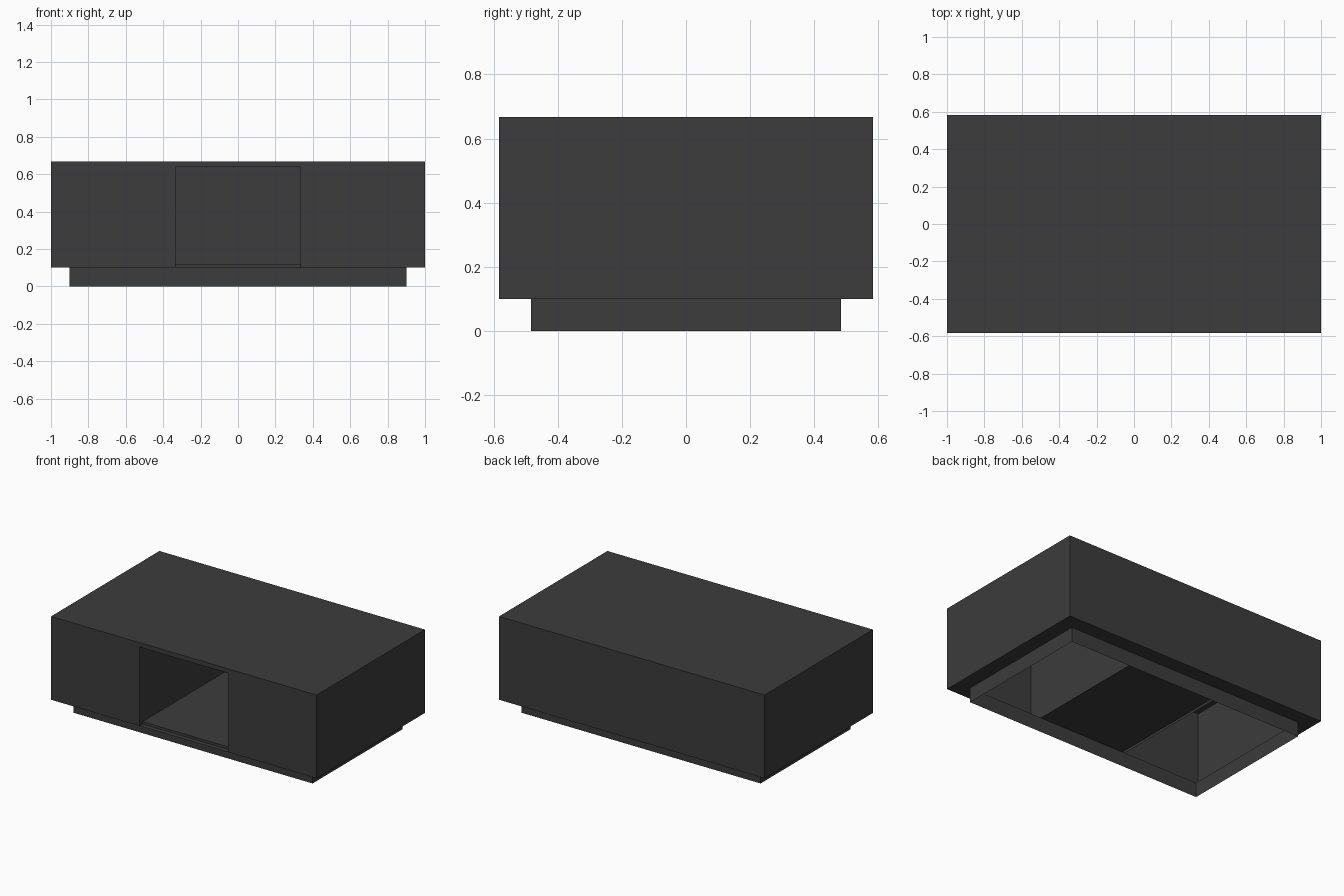
import bpy, bmesh

if "Cube" in bpy.data.objects:
    bpy.data.objects.remove(bpy.data.objects["Cube"])

W, D = 1.0, 0.583            # half width and half depth of the body
Z0, Z1 = 0.10, 0.667         # underside and top of the body
IN = 0.10                    # plinth set-back
NX, NZ = 0.333, 0.637        # niche half width and ceiling height

mat = bpy.data.materials.new("dark_finish")
mat.diffuse_color = (0.045, 0.045, 0.045, 1)
mat.use_nodes = True
mat.node_tree.nodes["Principled BSDF"].inputs["Base Color"].default_value = mat.diffuse_color


def panels(name, rects):
    """Thin sheet panels, each given as x, y, z ranges with one range flat."""
    bm = bmesh.new()
    for lo, hi in rects:
        flat = next(i for i in range(3) if lo[i] == hi[i])
        u, v = [i for i in range(3) if i != flat]
        verts = []
        for a, b in ((0, 0), (1, 0), (1, 1), (0, 1)):
            p = list(lo)
            p[u] = (lo, hi)[a][u]
            p[v] = (lo, hi)[b][v]
            verts.append(bm.verts.new(p))
        bm.faces.new(verts)
    bmesh.ops.remove_doubles(bm, verts=bm.verts, dist=1e-5)
    bmesh.ops.recalc_face_normals(bm, faces=bm.faces)
    me = bpy.data.meshes.new(name)
    bm.to_mesh(me)
    bm.free()
    me.materials.append(mat)
    ob = bpy.data.objects.new(name, me)
    bpy.context.collection.objects.link(ob)
    return ob


# Top, back, sides and the front with its opening
body = [((-W, -D, Z1), (W, D, Z1)),
        ((-W, D, Z0), (W, D, Z1)),
        ((-NX, -D, NZ), (NX, -D, Z1))]
for s in (-1, 1):
    body.append(((s * W, -D, Z0), (s * W, D, Z1)))
    body.append(((s * NX, -D, Z0), (s * W, -D, Z1)))
panels("body", body)

# Overhanging rim under the body, open inside the plinth
px, py = W - IN, D - IN
rim, plinth = [], []
for s in (-1, 1):
    rim.append(((-W, s * py, Z0), (W, s * D, Z0)))
    rim.append(((s * px, -py, Z0), (s * W, py, Z0)))
    plinth.append(((-px, s * py, 0), (px, s * py, Z0)))
    plinth.append(((s * px, -py, 0), (s * px, py, Z0)))
panels("underside_rim", rim)
panels("plinth", plinth)

# Niche side walls and ceiling running to the back wall
niche = [((-NX, -D, NZ), (NX, D, NZ))]
for s in (-1, 1):
    niche.append(((s * NX, -D, Z0), (s * NX, D, NZ)))
panels("niche_lining", niche)

# Niche floor, slightly raised and set back from the front
FZ, FY = 0.117, -D + 0.033
panels("niche_floor", [((-NX, FY, FZ), (NX, D, FZ)),
                       ((-NX, FY, Z0), (NX, FY, FZ))])
